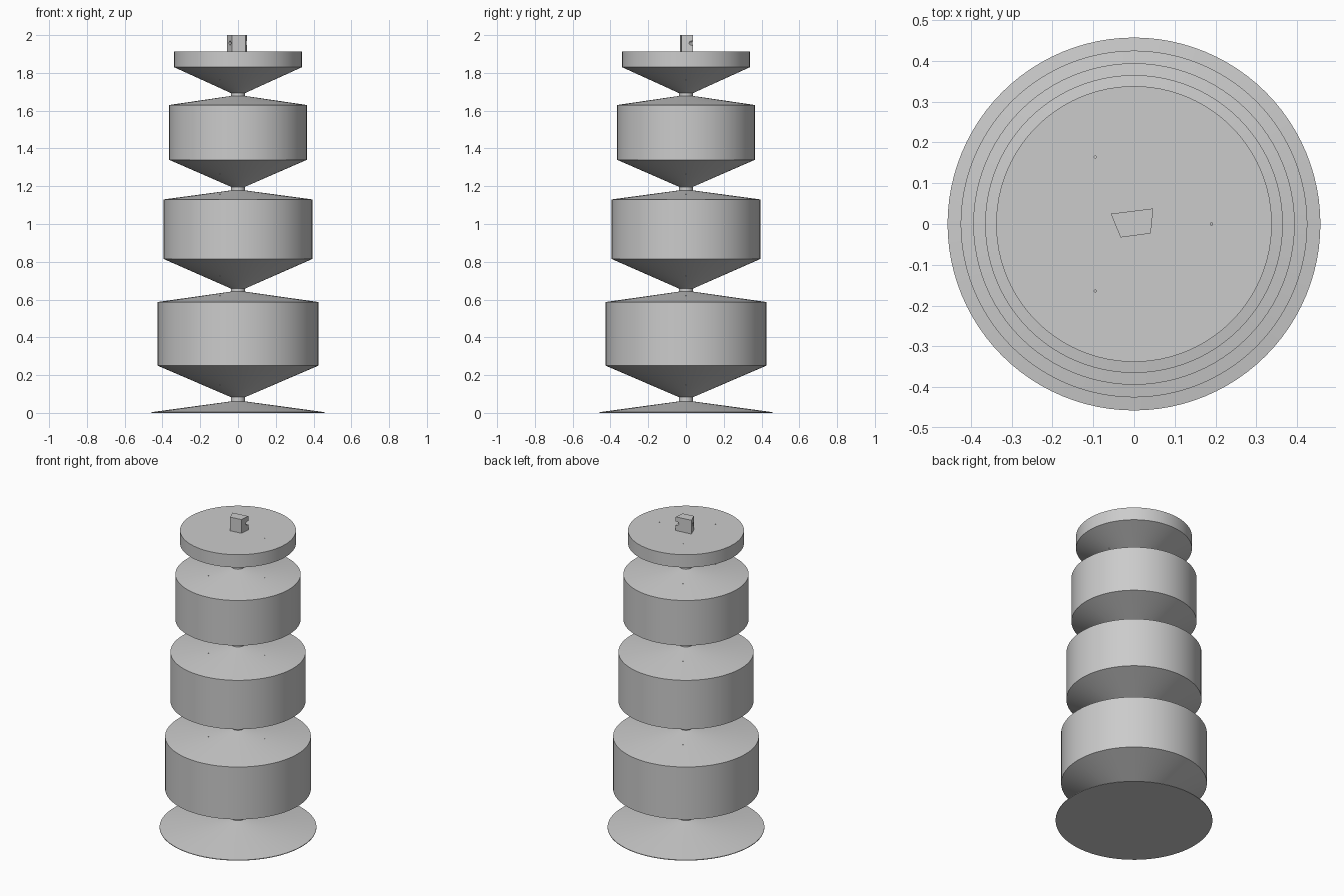
import bpy, bmesh, math
from mathutils import Matrix

cube = bpy.data.objects.get("Cube")
if cube:
    bpy.data.objects.remove(cube, do_unlink=True)

grey = bpy.data.materials.new("plain grey")
grey.use_nodes = True
grey.diffuse_color = (0.6, 0.6, 0.6, 1)
grey.node_tree.nodes["Principled BSDF"].inputs["Base Color"].default_value = (0.6, 0.6, 0.6, 1)


def add_object(name, bm):
    bmesh.ops.recalc_face_normals(bm, faces=bm.faces)
    mesh = bpy.data.meshes.new(name)
    bm.to_mesh(mesh)
    bm.free()
    mesh.materials.append(grey)
    ob = bpy.data.objects.new(name, mesh)
    bpy.context.collection.objects.link(ob)
    return ob


def lathe(name, profile, segments=96):
    """Stack a ring per profile point and close both ends."""
    bm = bmesh.new()
    rings = []
    for r, z in profile:
        rings.append([bm.verts.new((r * math.cos(a), r * math.sin(a), z))
                      for a in (math.tau * i / segments for i in range(segments))])
    for low, high in zip(rings, rings[1:]):
        for i in range(segments):
            j = (i + 1) % segments
            bm.faces.new((low[i], low[j], high[j], high[i]))
    bm.faces.new(rings[0][::-1])
    bm.faces.new(rings[-1])
    return add_object(name, bm)


def cylinder(bm, radius, depth, matrix, sides=12):
    bmesh.ops.create_cone(bm, cap_ends=True, segments=sides, radius1=radius,
                          radius2=radius, depth=depth, matrix=matrix)


def cut(target, cutter):
    cutter.hide_render = True
    mod = target.modifiers.new("holes", "BOOLEAN")
    mod.operation = "DIFFERENCE"
    mod.solver = "EXACT"
    mod.object = cutter
    bpy.context.view_layer.objects.active = target
    bpy.ops.object.modifier_apply(modifier=mod.name)
    bpy.data.objects.remove(cutter, do_unlink=True)


# Tiered body: foot, three drums on narrow necks, and a flat-topped cap
NECK = 0.037
profile = [(0.457, 0), (0.457, 0.004), (NECK, 0.061)]
for radius, neck_top, low, high, peak in [(0.425, 0.083, 0.25, 0.587, 0.642),
                                         (0.394, 0.658, 0.815, 1.13, 1.178),
                                         (0.365, 1.197, 1.34, 1.63, 1.678)]:
    profile += [(NECK, neck_top), (radius, low), (radius, high), (NECK, peak)]
profile += [(NECK, 1.693), (0.338, 1.83), (0.338, 1.912)]
body = lathe("tiered_body", profile)

# Three pin holes running down through the tiers
bm = bmesh.new()
for k in range(3):
    a = math.tau * k / 3
    cylinder(bm, 0.003, 1.9,
             Matrix.Translation((0.19 * math.cos(a), 0.19 * math.sin(a), 1.06)), 8)
cut(body, add_object("pin_hole_cutter", bm))

# Four-sided top block with tapering plan
bm = bmesh.new()
plan = [(-0.057, 0.025), (-0.033, -0.033), (0.041, -0.023), (0.047, 0.038)]
base = bm.faces.new([bm.verts.new((x, y, 1.908)) for x, y in plan])
top = bmesh.ops.extrude_face_region(bm, geom=[base])["geom"]
bmesh.ops.translate(bm, vec=(0, 0, 0.092),
                    verts=[v for v in top if isinstance(v, bmesh.types.BMVert)])
block = add_object("top_block", bm)

# Bores: a diagonal one across the corner and a shallow one in the left face
bm = bmesh.new()
for x, y, depth, turn in [(0.041, 0.037, 0.2, -45), (-0.042, -0.01, 0.03, 22)]:
    cylinder(bm, 0.012, depth, Matrix.Translation((x, y, 1.958))
             @ Matrix.Rotation(math.radians(turn), 4, "Z")
             @ Matrix.Rotation(math.pi / 2, 4, "Y"), 16)
cut(block, add_object("bore_cutter", bm))

# Smooth round walls, sharp rims
bpy.ops.object.select_all(action="DESELECT")
for ob in (body, block):
    ob.select_set(True)
    bpy.context.view_layer.objects.active = ob
bpy.ops.object.shade_smooth_by_angle(angle=math.radians(15))
